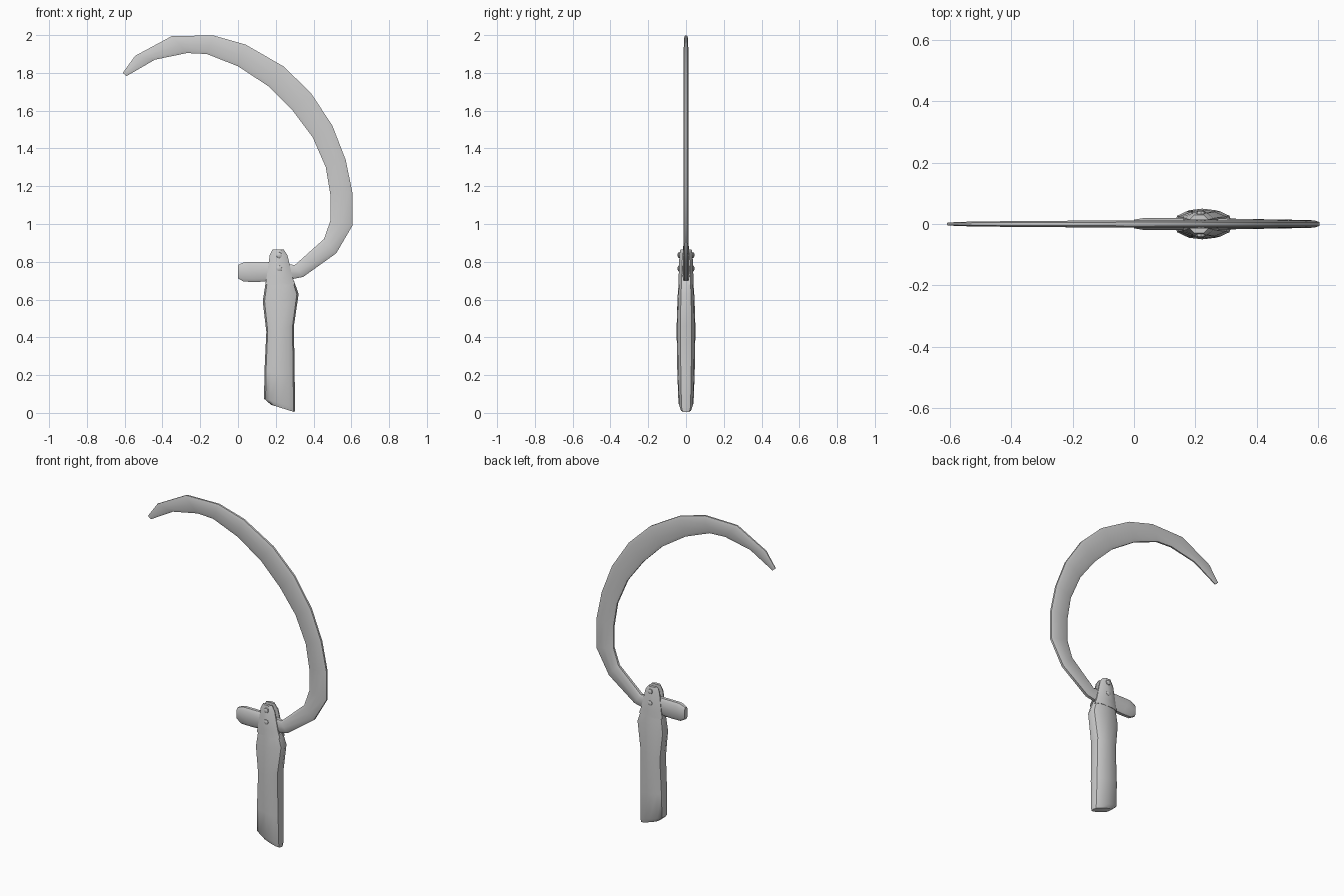
import bpy, bmesh
from math import cos, sin, pi, copysign

if "Cube" in bpy.data.objects:
    bpy.data.objects.remove(bpy.data.objects["Cube"])


def loft(name, rings):
    """Skin a list of equal-length point rings and cap both ends."""
    bm = bmesh.new()
    vs = [[bm.verts.new(p) for p in r] for r in rings]
    n = len(vs[0])
    for a, b in zip(vs, vs[1:]):
        for i in range(n):
            j = (i + 1) % n
            bm.faces.new((a[i], a[j], b[j], b[i]))
    bm.faces.new(vs[0])
    bm.faces.new(vs[-1])
    bmesh.ops.recalc_face_normals(bm, faces=bm.faces)
    me = bpy.data.meshes.new(name)
    bm.to_mesh(me)
    bm.free()
    ob = bpy.data.objects.new(name, me)
    bpy.context.collection.objects.link(ob)
    smooth(ob)
    return ob


def smooth(ob):
    bpy.ops.object.select_all(action='DESELECT')
    ob.select_set(True)
    bpy.context.view_layer.objects.active = ob
    bpy.ops.object.shade_smooth_by_angle(angle=0.7)


# Curved blade and tang: outer x, z, inner x, z, half thickness
stations = [
    (-.61, 1.80, -.59, 1.783, .005), (-.545, 1.89, -.44, 1.87, .008),
    (-.35, 1.995, -.27, 1.905, .010), (-.13, 1.998, -.165, 1.90, .011),
    (.04, 1.95, 0, 1.835, .012), (.24, 1.835, .16, 1.73, .012),
    (.385, 1.695, .29, 1.60, .012), (.50, 1.52, .395, 1.46, .012),
    (.57, 1.34, .465, 1.30, .012), (.605, 1.17, .49, 1.15, .012),
    (.605, .99, .49, 1.02, .012), (.52, .845, .455, .92, .014),
    (.345, .72, .30, .782, .017), (.245, .70, .20, .80, .019),
    (.09, .693, .05, .80, .019), (.03, .695, .03, .797, .019),
    (0, .712, 0, .783, .014)]
section = [(0, -.5), (.15, -1), (.5, -1), (.85, -1),
           (1, -.5), (1, .5), (.85, 1), (.5, 1), (.15, 1), (0, .5)]
loft("blade", [[(xo + (xi - xo) * t, s * h, zo + (zi - zo) * t)
                for t, s in section] for xo, zo, xi, zi, h in stations])


# Handle grip: left x, left z, right x, right z, half depth
def grip_ring(xl, zl, xr, zr, h):
    ring = []
    for i in range(12):
        a = 2 * pi * i / 12
        c, s = [copysign(abs(v) ** .75, v) for v in (cos(a), sin(a))]
        t = (c + 1) / 2
        ring.append((xl + (xr - xl) * t, h * s, zl + (zr - zl) * t))
    return ring


loft("handle", [grip_ring(*r) for r in [
    (.175, .043, .30, .004, .030), (.138, .075, .302, .03, .040),
    (.14, .22, .30, .20, .046), (.15, .43, .296, .46, .050),
    (.131, .59, .321, .63, .045), (.148, .70, .296, .70, .038)]])

# Forked prongs clasping the tang on both sides
prong = [(.68, .145, .302, .040), (.72, .152, .288, .039),
         (.835, .168, .262, .035), (.864, .182, .242, .030)]
for side, label in ((-1, "front"), (1, "back")):
    rings = []
    for z, x0, x1, y in prong:
        w = (x1 - x0) * .25
        rings.append([(x0, side * .013, z), (x0, side * (y - .016), z),
                      (x0 + w, side * y, z), (x1 - w, side * y, z),
                      (x1, side * (y - .016), z), (x1, side * .013, z)])
    loft(label + "_prong", rings)

# Rivets through the fork, with domed ends
for z, label in ((.835, "upper"), (.765, "lower")):
    prof = [(-.044, .007), (-.040, .015), (-.03, .016),
            (.03, .016), (.040, .015), (.044, .007)]
    loft(label + "_rivet", [[(.218 + r * cos(pi * i / 4), y, z + r * sin(pi * i / 4))
                             for i in range(8)] for y, r in prof])
